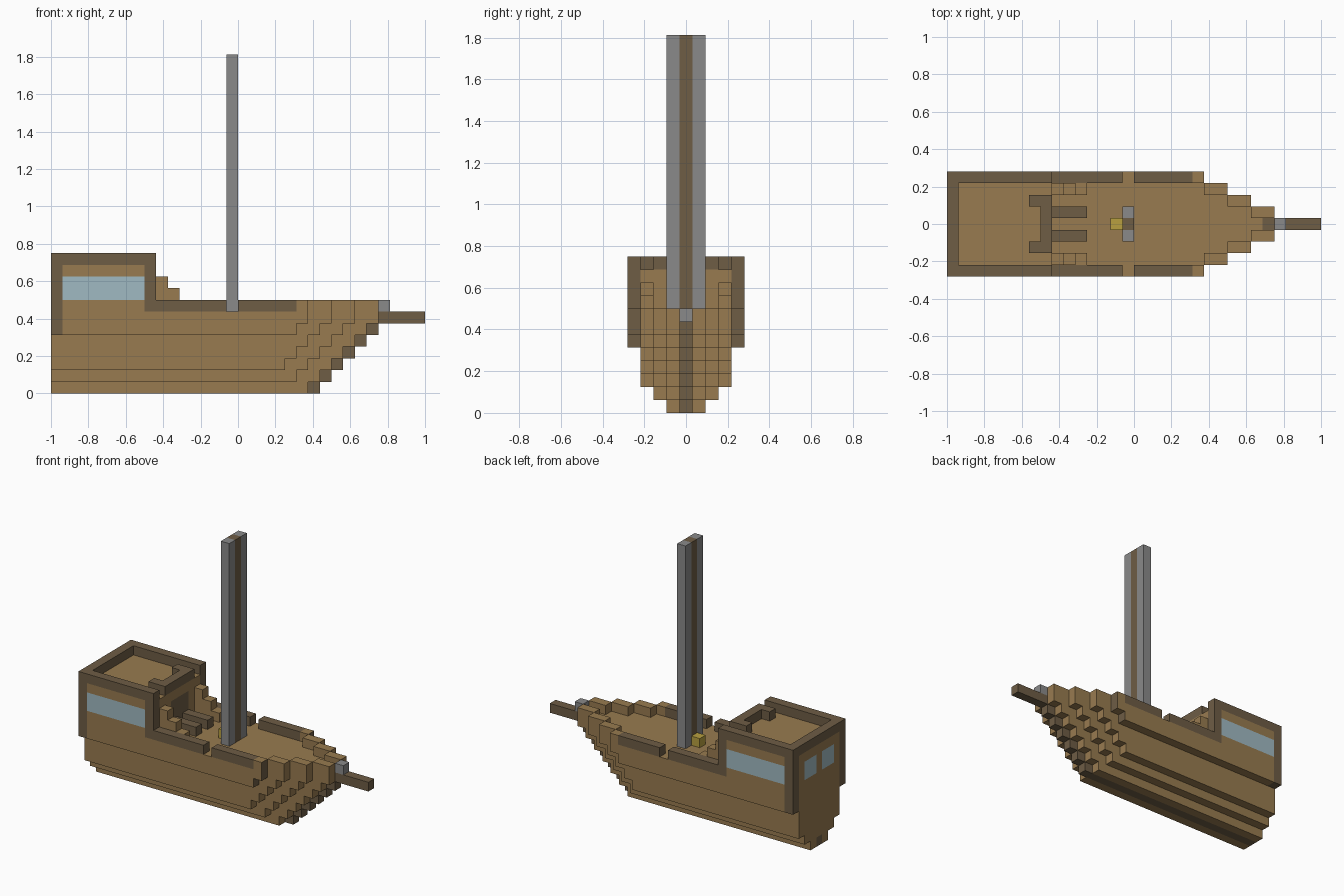
import bpy, bmesh
from mathutils import Vector

cube = bpy.data.objects.get("Cube")
if cube:
    bpy.data.objects.remove(cube, do_unlink=True)

U = 1 / 16  # block size


def material(name, rgb):
    lin = [((c / 255 + 0.055) / 1.055) ** 2.4 for c in rgb] + [1]
    m = bpy.data.materials.new(name)
    m.use_nodes = True
    m.diffuse_color = lin
    bsdf = m.node_tree.nodes["Principled BSDF"]
    bsdf.inputs["Base Color"].default_value = lin
    bsdf.inputs["Roughness"].default_value = 0.9
    return m


WOOD, DARK, GREY, GLASS, GOLD = range(5)
MATS = [material("plank_wood", (152, 123, 80)), material("dark_wood", (110, 93, 69)),
        material("grey_metal", (138, 138, 138)), material("window_glass", (160, 186, 194)),
        material("gold", (184, 160, 64))]

parts = {}     # part name -> (cells, colour rule)
occupied = set()


def blocks(xs, ys, zs):
    """Cells of a box; ranges are (first, past last)."""
    return {(x, y, z) for x in range(*xs) for y in range(*ys) for z in range(*zs)}


def part(name, cells, rule):
    cells = set(cells) - occupied
    occupied.update(cells)
    parts[name] = (cells, rule if callable(rule) else lambda c, n: rule)


def both(xs, y, zs):
    return blocks(xs, (y, y + 1), zs) | blocks(xs, (-y, 1 - y), zs)


# Keel, stem and bowsprit along the centre line
part("keel", blocks((0, 23), (0, 1), (0, 1)), DARK)
part("stem", {(22 + z, 0, z) for z in range(6)}, DARK)
part("bowsprit", blocks((27, 32), (0, 1), (6, 7)), DARK)
part("bow_fitting", {(28, 0, 7)}, GREY)


# Hull: each course widens upward and reaches further forward
def hull_colour(c, n):
    x, y, z = c
    if abs(y) == 4 and (n.x > 0 or x == 0):
        return DARK
    return WOOD


hull = set()
for z, half in enumerate((1, 2, 3, 3, 3, 4, 4)):
    for y in range(-half, half + 1):
        end = 30 - 2 * abs(y) - (6 - z) if y else 22 + z
        hull |= blocks((0, end), (y, y + 1), (z, z + 1))
part("hull", hull, hull_colour)


# Cabin with windows, corner posts and a door
def cabin_colour(c, n):
    x, y, z = c
    glazed = z in (8, 9)
    if abs(y) == 4 and x in (0, 8):
        return DARK
    if n.x > 0 and abs(y) < 2 and z < 10:
        return DARK
    if glazed and n.x < 0 and abs(y) in (1, 2):
        return GLASS
    if glazed and abs(y) == 4 and n.y:
        return GLASS
    return WOOD


part("cabin", blocks((0, 9), (-4, 5), (7, 11)), cabin_colour)
part("roof_rim", blocks((0, 1), (-4, 5), (11, 12)) | both((0, 9), 4, (11, 12)), DARK)
part("roof_front_rail", blocks((8, 9), (-2, 3), (11, 12)) | both((7, 8), 2, (11, 12)), DARK)

# Stairs on both sides, with low dark rails beside the door
for step in range(3):
    part("stair_%d" % (step + 1), both((9 + step, 10 + step), 3, (7, 10 - step)), WOOD)
part("door_rails", both((9, 12), 1, (7, 8)), DARK)

# Bulwarks with a gap at the mast, then stepped planks around the bow
part("side_rails", both((9, 15), 4, (7, 8)) | both((16, 21), 4, (7, 8)), DARK)
bow = both((21, 22), 4, (7, 8))
for y in (3, 2, 1):
    bow |= both((28 - 2 * y, 30 - 2 * y), y, (7, 8))
part("bow_rails", bow, hull_colour)

# Mast and the gold block behind it
part("mast_core", blocks((15, 16), (0, 1), (7, 29)), DARK)
part("mast_sides", both((15, 16), 1, (7, 29)), GREY)
part("gold_block", {(14, 0, 7)}, GOLD)

NORMALS = [Vector(s * (i == a) for i in range(3)) for a in range(3) for s in (-1, 1)]


def build(name, cells, rule):
    """Skin the exposed sides of the blocks and merge flat regions."""
    bm = bmesh.new()
    used = []
    for c in sorted(cells):
        centre = Vector(((c[0] + 0.5) * U - 1, c[1] * U, (c[2] + 0.5) * U))
        for n in NORMALS:
            if tuple(int(a + b) for a, b in zip(c, n)) in occupied:
                continue
            s = Vector((n.y, n.z, n.x))
            t = n.cross(s)
            quad = [centre + (n + s * a + t * b) * U / 2
                    for a, b in ((-1, -1), (1, -1), (1, 1), (-1, 1))]
            f = bm.faces.new([bm.verts.new(p) for p in quad])
            mat = rule(c, n)
            if mat not in used:
                used.append(mat)
            f.material_index = used.index(mat)
    bmesh.ops.remove_doubles(bm, verts=bm.verts[:], dist=U / 100)
    bmesh.ops.dissolve_limit(bm, angle_limit=0.01, verts=bm.verts[:], edges=bm.edges[:],
                             delimit={'MATERIAL'})
    me = bpy.data.meshes.new(name)
    bm.to_mesh(me)
    bm.free()
    for m in used:
        me.materials.append(MATS[m])
    bpy.context.collection.objects.link(bpy.data.objects.new(name, me))


for name, (cells, rule) in parts.items():
    build(name, cells, rule)
